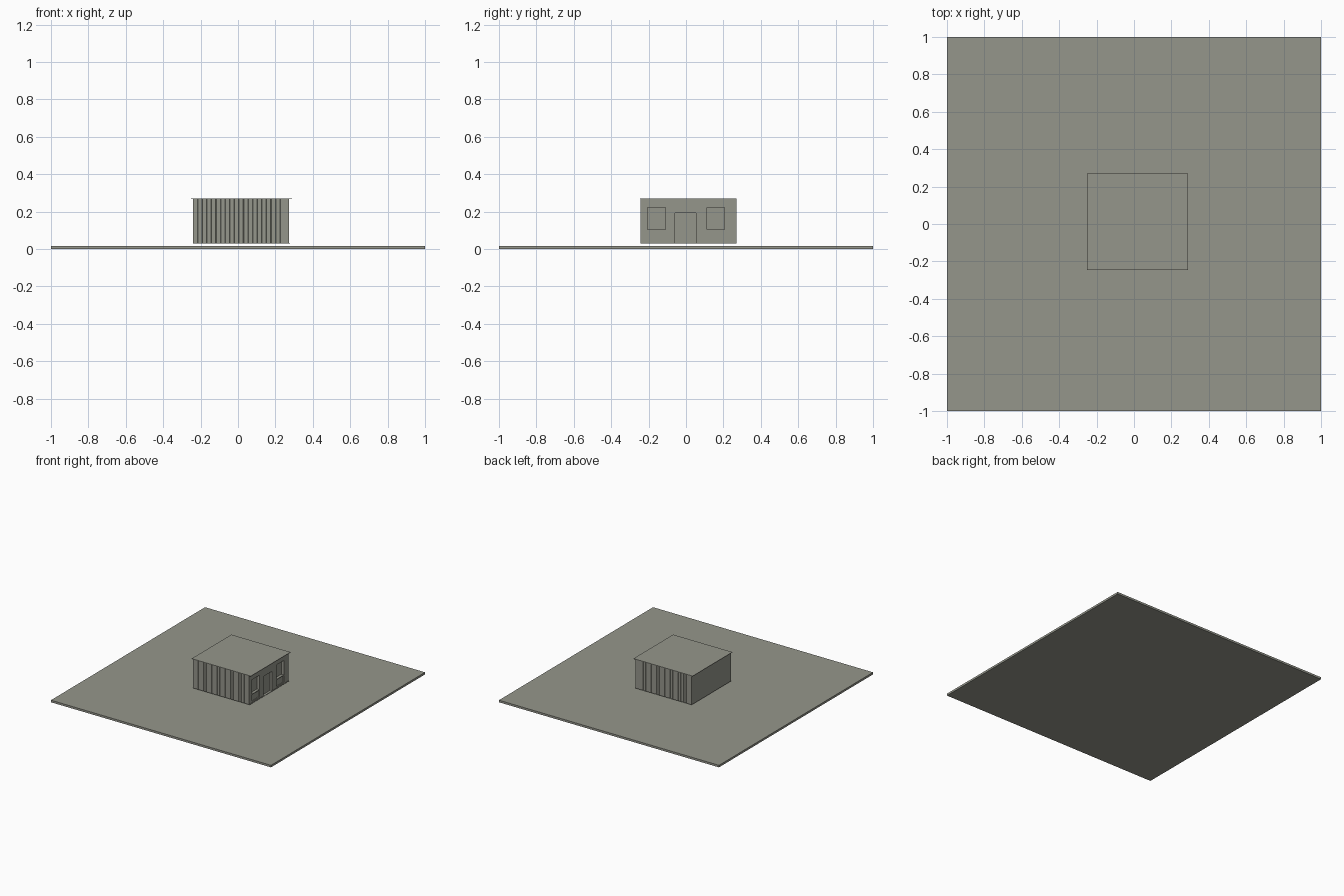
import bpy, bmesh

if "Cube" in bpy.data.objects:
    bpy.data.objects.remove(bpy.data.objects["Cube"])

# One flat olive grey for everything
grey = bpy.data.materials.new("olive grey")
grey.diffuse_color = (0.30, 0.305, 0.26, 1)
grey.use_nodes = True
grey.node_tree.nodes["Principled BSDF"].inputs["Base Color"].default_value = grey.diffuse_color


def finish(name, bm):
    bmesh.ops.recalc_face_normals(bm, faces=bm.faces)
    me = bpy.data.meshes.new(name)
    bm.to_mesh(me)
    bm.free()
    me.materials.append(grey)
    ob = bpy.data.objects.new(name, me)
    bpy.context.collection.objects.link(ob)
    return ob


def box(name, x, y, z):
    """Box from (min, max) pairs."""
    bm = bmesh.new()
    bmesh.ops.create_cube(bm, size=1)
    for v in bm.verts:
        for i, r in enumerate((x, y, z)):
            v.co[i] = r[0] if v.co[i] < 0 else r[1]
    return finish(name, bm)


X0, X1, XF = -0.24, 0.25, 0.272      # back wall, recess plane, facade plane
Y0, Y1 = -0.243, 0.269
Z0, Z1 = 0.033, 0.267

# Ground slab
box("ground_slab", (-1, 1), (-1, 1), (0, 0.017))

# House body: plan outline with shallow board grooves on the front and back
boards, groove, depth = 20, 0.0015, 0.0015
step = (X1 - X0) / boards
front = [(X0, Y0)]
back = [(X0, Y1)]
for i in range(1, boards):
    x = X0 + i * step
    for dx, d in ((-groove, 0), (0, depth), (groove, 0)):
        front.append((x + dx, Y0 + d))
        back.append((x + dx, Y1 - d))
front.append((X1, Y0))
back.append((X1, Y1))
bm = bmesh.new()
base = bm.faces.new([bm.verts.new((x, y, Z0)) for x, y in front + back[::-1]])
ext = bmesh.ops.extrude_face_region(bm, geom=[base], use_keep_orig=True)
for e in ext["geom"]:
    if isinstance(e, bmesh.types.BMVert):
        e.co.z = Z1
finish("house_body", bm)

# Facade layer on the right side, leaving recessed door and windows
openings = [(-0.205, -0.110, 0.045, 0.222),
            (-0.060, 0.053, Z0, 0.192),
            (0.113, 0.207, 0.045, 0.222)]
edge = Y0
for i, (a, b, lo, hi) in enumerate(openings):
    box(f"facade_pier_{i}", (X1, XF), (edge, a), (Z0, Z1))
    box(f"facade_lintel_{i}", (X1, XF), (a, b), (hi, Z1))
    if lo > Z0:
        box(f"facade_base_{i}", (X1, XF), (a, b), (Z0, lo))
        # Panel below the sill
        box(f"window_panel_{i}", (X1, 0.266), (a, b), (lo, 0.100))
        box(f"window_sill_{i}", (X1, XF), (a, b), (0.098, 0.104))
    edge = b
box("facade_pier_end", (X1, XF), (edge, Y1), (Z0, Z1))

# Door leaf
box("door", (X1, 0.257), (-0.057, 0.050), (Z0, 0.189))

# Thin flat roof and floor plates
box("roof", (-0.25, 0.288), (-0.245, 0.271), (Z1, 0.271))
box("floor", (X0, 0.277), (Y0, Y1), (0.031, Z0))
